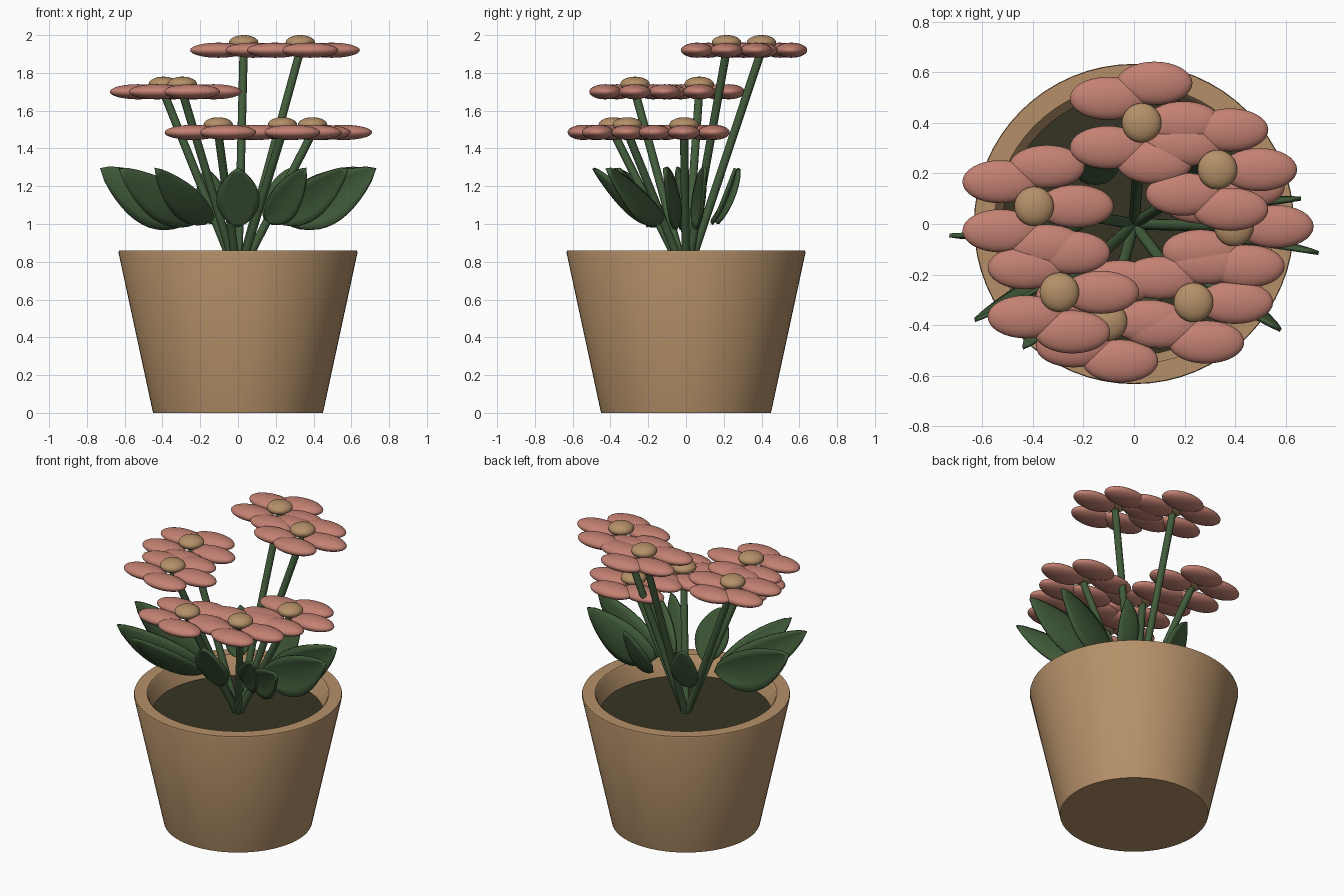
import bpy, bmesh, math
from mathutils import Vector

cube = bpy.data.objects.get("Cube")
if cube:
    bpy.data.objects.remove(cube, do_unlink=True)


def material(name, rgb):
    m = bpy.data.materials.new(name)
    m.use_nodes = True
    m.diffuse_color = (*rgb, 1)
    m.node_tree.nodes["Principled BSDF"].inputs["Base Color"].default_value = (*rgb, 1)
    return m


CLAY = material("tan clay", (0.46, 0.28, 0.14))
PINK = material("dusty pink", (0.55, 0.22, 0.17))
GREEN = material("leaf green", (0.05, 0.10, 0.04))
STEM = material("stem green", (0.055, 0.11, 0.045))
SOIL = material("dark soil", (0.036, 0.034, 0.016))


def make_object(name, bm, mat):
    mesh = bpy.data.meshes.new(name)
    bmesh.ops.recalc_face_normals(bm, faces=bm.faces)
    bm.to_mesh(mesh)
    bm.free()
    mesh.materials.append(mat)
    ob = bpy.data.objects.new(name, mesh)
    bpy.context.collection.objects.link(ob)
    bpy.ops.object.select_all(action='DESELECT')
    ob.select_set(True)
    bpy.context.view_layer.objects.active = ob
    bpy.ops.object.shade_smooth_by_angle(angle=math.radians(40))
    return ob


def lathe(name, profile, mat, steps=64):
    bm = bmesh.new()
    verts = [bm.verts.new((r, 0, z)) for r, z in profile]
    edges = [bm.edges.new(pair) for pair in zip(verts, verts[1:])]
    bmesh.ops.spin(bm, geom=verts + edges, cent=(0, 0, 0), axis=(0, 0, 1),
                   angle=math.tau, steps=steps)
    bmesh.ops.remove_doubles(bm, verts=bm.verts, dist=0.0005)
    return make_object(name, bm, mat)


def add_ellipsoid(bm, center, radii):
    ball = bmesh.ops.create_uvsphere(bm, u_segments=32, v_segments=16, radius=1)["verts"]
    bmesh.ops.scale(bm, verts=ball, vec=radii)
    bmesh.ops.translate(bm, verts=ball, vec=center)


# Pot with a softened lip, and the soil inside it
SOIL_Z = 0.735
lathe("pot", [(0, 0), (0.45, 0), (0.633, 0.85), (0.63, 0.86), (0.553, 0.86),
              (0.543, 0.85), (0.49, 0.6), (0, 0.6)], CLAY)
lathe("soil", [(0, SOIL_Z), (0.521, SOIL_Z), (0.5, 0.65), (0, 0.65)], SOIL)


# Flowers: five overlapping petals, a button centre and a slanted stem
def flower(index, x, y, z):
    bm = bmesh.new()
    for i in range(5):
        a = math.tau * i / 5
        spot = (x + 0.165 * math.cos(a), y + 0.165 * math.sin(a), z)
        add_ellipsoid(bm, spot, (0.15, 0.085, 0.04))
    make_object(f"petals_{index}", bm, PINK)

    bm = bmesh.new()
    add_ellipsoid(bm, (x, y, z + 0.04), (0.078, 0.078, 0.04))
    make_object(f"flower_centre_{index}", bm, CLAY)

    foot, top = Vector((0, 0, SOIL_Z - 0.02)), Vector((x, y, z))
    along = top - foot
    bm = bmesh.new()
    rod = bmesh.ops.create_cone(bm, cap_ends=True, segments=16, radius1=0.022,
                                radius2=0.022, depth=along.length)["verts"]
    turn = along.to_track_quat('Z', 'Y').to_matrix()
    bmesh.ops.rotate(bm, verts=rod, cent=(0, 0, 0), matrix=turn)
    bmesh.ops.translate(bm, verts=rod, vec=(foot + top) / 2)
    make_object(f"stem_{index}", bm, STEM)


FLOWERS = [(0.03, 0.40, 1.92), (0.33, 0.215, 1.92), (-0.395, 0.07, 1.70),
           (-0.295, -0.27, 1.70), (0.235, -0.31, 1.485), (-0.105, -0.385, 1.485),
           (0.395, -0.01, 1.485)]
for i, place in enumerate(FLOWERS, 1):
    flower(i, *place)


# Leaves: upswept pointed blades; the side ones stand on edge, the others face outward
def leaf(index, tx, ty, rows=14, cols=6):
    out = Vector((tx, ty, 0)).normalized()
    reach = math.hypot(tx, ty)
    edge_on = abs(out.x) ** 1.5 * min(1, reach / 0.5)
    side = Vector((-out.y, out.x, 0))
    if side.x * out.x < 0:
        side = -side
    across = side * 0.115 * (1 - edge_on) + (Vector((0, 0, -1)) + out * 0.35) * 0.125 * edge_on
    start = min(0.2, reach * 0.65)
    low = 0.985 + 0.07 * edge_on
    bm = bmesh.new()
    grid = []
    for r in range(rows + 1):
        s = r / rows
        width = max(math.sin(math.pi * s ** 0.9), 0.0) ** 0.75
        rise = s ** (1 + 0.8 * edge_on)
        mid = out * (start + (reach - start) * s) + Vector((0, 0, low + (1.295 - low) * rise))
        row = []
        for c in range(cols + 1):
            w = 2 * c / cols - 1
            cup = out.cross(across).normalized() * 0.025 * (1 - w * w) * width * edge_on
            row.append(bm.verts.new(mid + across * w * width + cup))
        grid.append(row)
    for a, b in zip(grid, grid[1:]):
        for c in range(cols):
            bm.faces.new((a[c], a[c + 1], b[c + 1], b[c]))
    bmesh.ops.remove_doubles(bm, verts=bm.verts, dist=0.0005)
    ob = make_object(f"leaf_{index}", bm, GREEN)
    solid = ob.modifiers.new("thickness", 'SOLIDIFY')
    solid.thickness = 0.016
    solid.offset = 0


LEAF_TIPS = [(0.66, 0.10), (0.73, -0.115), (0.58, -0.42), (0.36, -0.36), (0.0, -0.36),
             (-0.44, -0.49), (-0.63, -0.38), (-0.73, -0.045), (-0.18, 0.28), (0.28, 0.26)]
for i, tip in enumerate(LEAF_TIPS, 1):
    leaf(i, *tip)
